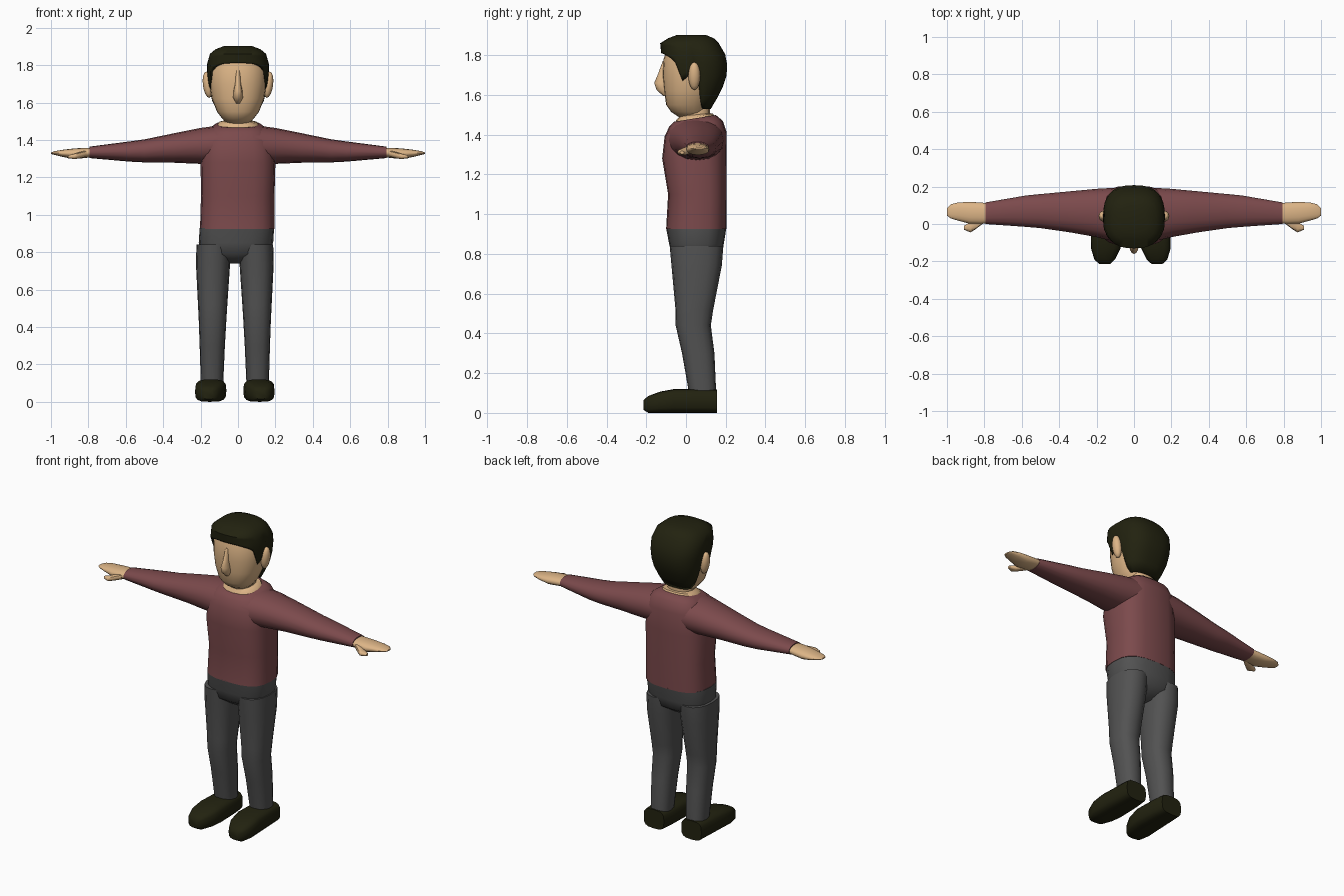
import bpy, bmesh
from math import sin, cos, pi, radians

cube = bpy.data.objects.get("Cube")
if cube:
    bpy.data.objects.remove(cube)


def material(name, r, g, b):
    m = bpy.data.materials.new(name)
    m.use_nodes = True
    m.diffuse_color = (r, g, b, 1)
    shader = m.node_tree.nodes["Principled BSDF"]
    shader.inputs["Base Color"].default_value = (r, g, b, 1)
    shader.inputs["Roughness"].default_value = .9
    return m


SKIN = material("skin", .72, .46, .24)
SHIRT = material("dark red cloth", .2, .068, .072)
TROUSER = material("grey cloth", .085, .085, .085)
DARK = material("dark hair and leather", .016, .016, .005)


def finish(name, bm, mat, angle=50):
    """Turn a bmesh into a smooth shaded object."""
    bmesh.ops.recalc_face_normals(bm, faces=bm.faces)
    mesh = bpy.data.meshes.new(name)
    bm.to_mesh(mesh)
    bm.free()
    mesh.materials.append(mat)
    obj = bpy.data.objects.new(name, mesh)
    bpy.context.collection.objects.link(obj)
    bpy.ops.object.select_all(action='DESELECT')
    obj.select_set(True)
    bpy.context.view_layer.objects.active = obj
    bpy.ops.object.shade_smooth_by_angle(angle=radians(angle))
    return obj


def bend(v, power):
    return (1 if v > 0 else -1) * abs(v) ** (2 / power)


def bridge(bm, rows):
    n = len(rows[0])
    for low, high in zip(rows, rows[1:]):
        for i in range(n):
            j = (i + 1) % n
            bm.faces.new((low[i], low[j], high[j], high[i]))


def loft(name, axis, rings, mat, side=1, shift=0, power=2.4, sides=16):
    """Skin rings of (position, low a, high a, low b, high b, tilt) along an axis."""
    bm = bmesh.new()
    rows = []
    for p, a0, a1, b0, b1, *tilt in rings:
        row = []
        for i in range(sides):
            t = 2 * pi * i / sides
            u, v = bend(cos(t), power), bend(sin(t), power)
            a = (a0 + a1 + (a1 - a0) * u) / 2
            b = (b0 + b1 + (b1 - b0) * v) / 2
            q = p + (tilt[0] * v if tilt else 0)
            x, y, z = {'x': (q, a, b), 'y': (a, q, b), 'z': (a, b, q)}[axis]
            row.append(bm.verts.new((shift + side * x, y, z)))
        rows.append(row)
    bridge(bm, rows)
    bm.faces.new(rows[0])
    bm.faces.new(rows[-1])
    return finish(name, bm, mat)


# Trunk
loft("shirt_body", 'z', [
    (.925, -.203, .195, -.1, .203), (1.1, -.198, .195, -.09, .205),
    (1.28, -.2, .2, -.12, .205), (1.4, -.19, .19, -.108, .205, .01),
    (1.455, -.16, .16, -.085, .185, .015), (1.482, -.12, .12, -.06, .15, .017),
], SHIRT, power=2.8, sides=20)
loft("trouser_hips", 'z', [
    (.74, -.06, .03, .0, .1), (.79, -.19, .16, -.07, .175),
    (.85, -.21, .188, -.085, .19), (.93, -.205, .193, -.1, .203),
], TROUSER, power=2.7, sides=20)
loft("neck", 'z', [
    (1.47, -.115, .115, -.055, .145, .018), (1.49, -.105, .105, -.05, .135, .017),
    (1.5, -.075, .075, -.03, .12, .008), (1.56, -.07, .07, -.03, .12),
], SKIN)

# Limbs
LEG_SHIFT = -.017
for side, word in ((1, "left"), (-1, "right")):
    loft(word + "_sleeve", 'x', [
        (.08, -.1, .195, 1.27, 1.48), (.2, -.07, .188, 1.272, 1.464),
        (.34, -.045, .175, 1.278, 1.436), (.5, -.022, .16, 1.28, 1.403),
        (.58, -.015, .152, 1.284, 1.392), (.795, .0, .115, 1.303, 1.364),
    ], SHIRT, side, power=2.2)
    loft(word + "_hand", 'x', [
        (.77, .005, .11, 1.31, 1.358), (.82, .0, .115, 1.303, 1.358),
        (.88, .002, .118, 1.298, 1.354), (.94, .018, .115, 1.31, 1.347),
        (.98, .03, .105, 1.32, 1.34), (1, .045, .085, 1.325, 1.333),
    ], SKIN, side, power=2.2)
    loft(word + "_thumb", 'x', [
        (.81, .0, .04, 1.31, 1.345), (.85, -.03, .03, 1.3, 1.335),
        (.875, -.045, .01, 1.297, 1.326), (.91, -.03, -.01, 1.302, 1.318),
    ], SKIN, side, sides=10)
    loft(word + "_trouser_leg", 'z', [
        (.1, .062, .182, .015, .152), (.3, .053, .188, -.02, .143),
        (.44, .045, .193, -.052, .125), (.52, .04, .197, -.053, .137),
        (.74, .025, .208, -.073, .18), (.84, .02, .205, -.082, .188),
    ], TROUSER, side, LEG_SHIFT)
    loft(word + "_shoe", 'y', [
        (.157, .06, .2, -.0, .118), (.08, .05, .205, .0, .12),
        (-.06, .045, .212, .0, .12), (-.13, .055, .213, .0, .107),
        (-.19, .085, .195, .0, .085), (-.213, .11, .17, .015, .065),
    ], DARK, side, LEG_SHIFT, power=3.4)
    # Ear
    bm = bmesh.new()
    bmesh.ops.create_uvsphere(bm, u_segments=12, v_segments=8, radius=1)
    for v in bm.verts:
        x, y, z = v.co
        v.co = (side * (.162 + .026 * x + .008 * z), .042 + .03 * y, 1.695 + .07 * z)
    finish(word + "_ear", bm, SKIN)

# Head
loft("head", 'z', [
    (1.485, -.055, .055, -.03, .09), (1.515, -.085, .085, -.075, .1),
    (1.55, -.112, .112, -.1, .115), (1.62, -.14, .14, -.11, .145),
    (1.7, -.153, .153, -.118, .17), (1.78, -.155, .155, -.113, .18),
    (1.85, -.13, .13, -.09, .14),
], SKIN, power=2.2, sides=24)
loft("nose", 'z', [
    (1.595, -.01, .01, -.115, -.08), (1.625, -.026, .026, -.148, -.08),
    (1.66, -.024, .024, -.16, -.08), (1.7, -.016, .016, -.143, -.08),
    (1.77, -.012, .012, -.117, -.08),
], SKIN, power=2, sides=12)

# Hair: each column hangs from the crown to a hairline set by its angle
HAIR = [(1.53, .1, -.02, .125), (1.62, .145, -.08, .178), (1.72, .162, -.12, .212),
        (1.8, .167, -.124, .2), (1.86, .15, -.13, .165), (1.885, .12, -.09, .14),
        (1.902, .075, -.045, .1)]
HAIRLINE = [1.81, 1.81, 1.808, 1.803, 1.795, 1.785, 1.765, 1.67, 1.69, 1.765, 1.56]


def hair_point(z, t):
    for low, high in zip(HAIR, HAIR[1:]):
        if z <= high[0]:
            break
    f = (z - low[0]) / (high[0] - low[0])
    w, y0, y1 = (a + (b - a) * f for a, b in zip(low[1:], high[1:]))
    return (w * bend(sin(t), 2.6), (y0 + y1 - (y1 - y0) * bend(cos(t), 2.6)) / 2, z)


COLUMNS, STEPS = 36, 9
bm = bmesh.new()
rows = []
for k in range(STEPS):
    row = []
    for i in range(COLUMNS):
        d = min(i, COLUMNS - i)
        base = HAIRLINE[d] if d < len(HAIRLINE) else HAIR[0][0]
        f = k / (STEPS - 3)
        z = base + (1.86 - base) * f if f <= 1 else HAIR[k - STEPS][0]
        row.append(bm.verts.new(hair_point(z, 2 * pi * i / COLUMNS)))
    rows.append(row)
bridge(bm, rows)
bm.faces.new(rows[-1])
hair = finish("hair", bm, DARK, 60)
shell = hair.modifiers.new("thickness", 'SOLIDIFY')
shell.thickness = .02
shell.offset = -1
